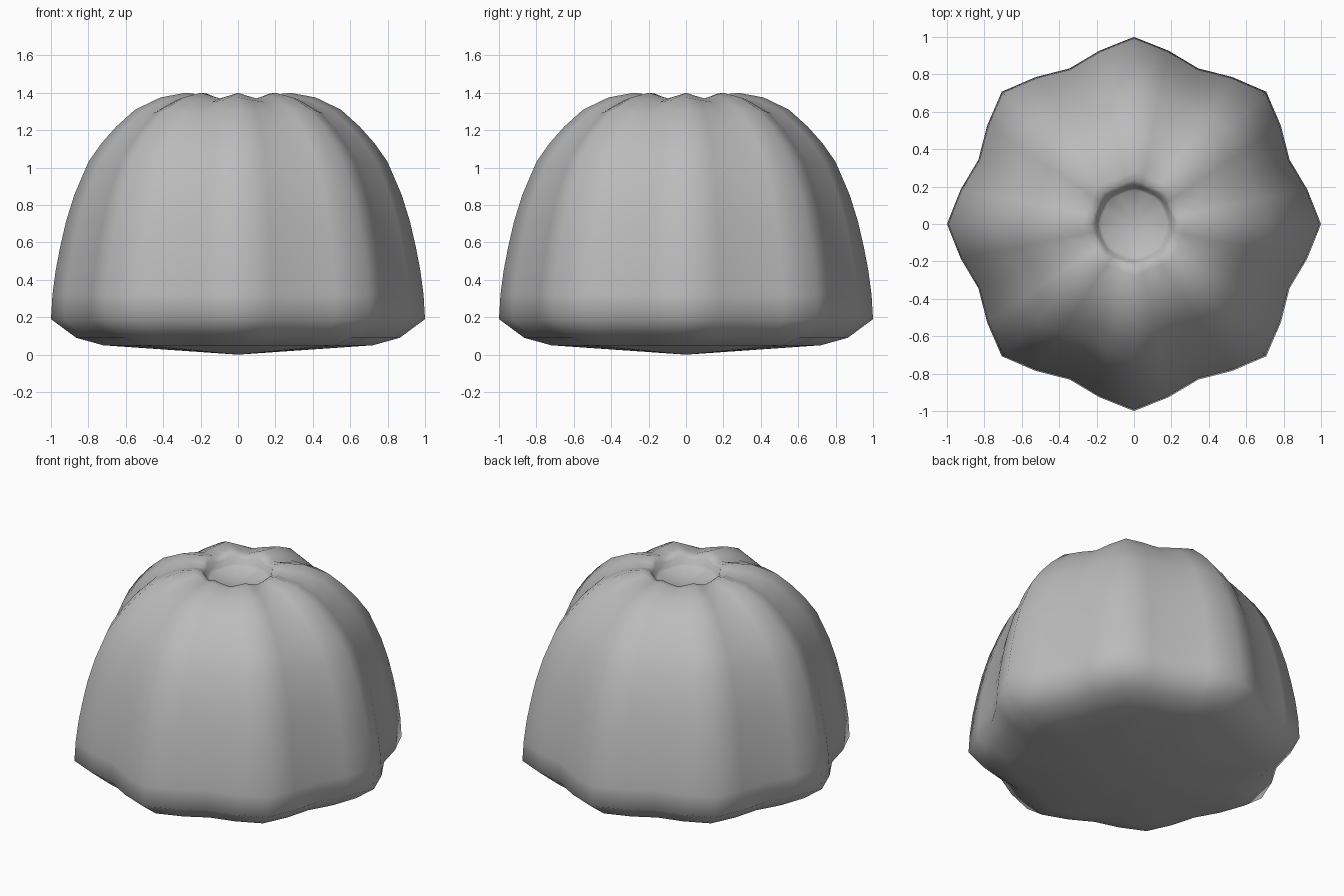
import bpy, bmesh, math

if "Cube" in bpy.data.objects:
    bpy.data.objects.remove(bpy.data.objects["Cube"])

SEGMENTS = 32  # four per rib, eight ribs

# Rib crest profile: radius, height, depth of groove, drop of groove
PROFILE = [
    (0.72, 0.05, 0.08, 0.0), (0.865, 0.09, 0.09, 0.0), (1.0, 0.19, 0.10, 0.0),
    (0.992, 0.32, 0.10, 0.0), (0.975, 0.45, 0.10, 0.0), (0.95, 0.58, 0.10, 0.0),
    (0.92, 0.71, 0.10, 0.0), (0.875, 0.855, 0.10, 0.0), (0.80, 1.03, 0.10, 0.005),
    (0.73, 1.13, 0.10, 0.01), (0.65, 1.22, 0.10, 0.015), (0.55, 1.31, 0.10, 0.02),
    (0.415, 1.375, 0.10, 0.025), (0.28, 1.40, 0.10, 0.03), (0.235, 1.395, 0.08, 0.03),
    (0.21, 1.375, 0.05, 0.025), (0.195, 1.33, 0.04, 0.01), (0.18, 1.31, 0.04, 0.0),
]

grey = bpy.data.materials.new("plain_grey")
grey.diffuse_color = (0.5, 0.5, 0.5, 1)
grey.use_nodes = True
grey.node_tree.nodes["Principled BSDF"].inputs["Base Color"].default_value = grey.diffuse_color

# Ribbed dome, closed by fans at the base and in the crown hollow
bm = bmesh.new()
rings = []
for radius, height, groove, drop in PROFILE:
    ring = []
    for i in range(SEGMENTS):
        a = 2 * math.pi * i / SEGMENTS
        t = (0, 0.55, 1, 0.55)[i % 4]
        r = radius * (1 - groove * t)
        ring.append(bm.verts.new((r * math.cos(a), r * math.sin(a), height - drop * t)))
    rings.append(ring)
base = bm.verts.new((0, 0, 0))
hollow = bm.verts.new((0, 0, 1.29))
for i in range(SEGMENTS):
    j = (i + 1) % SEGMENTS
    for low, high in zip(rings, rings[1:]):
        bm.faces.new((low[i], low[j], high[j], high[i]))
    bm.faces.new((base, rings[0][j], rings[0][i]))
    bm.faces.new((hollow, rings[-1][i], rings[-1][j]))
for f in bm.faces:
    f.smooth = True
mesh = bpy.data.meshes.new("ribbed_dome")
bm.to_mesh(mesh)
bm.free()
mesh.materials.append(grey)
dome = bpy.data.objects.new("ribbed_dome", mesh)
bpy.context.collection.objects.link(dome)
